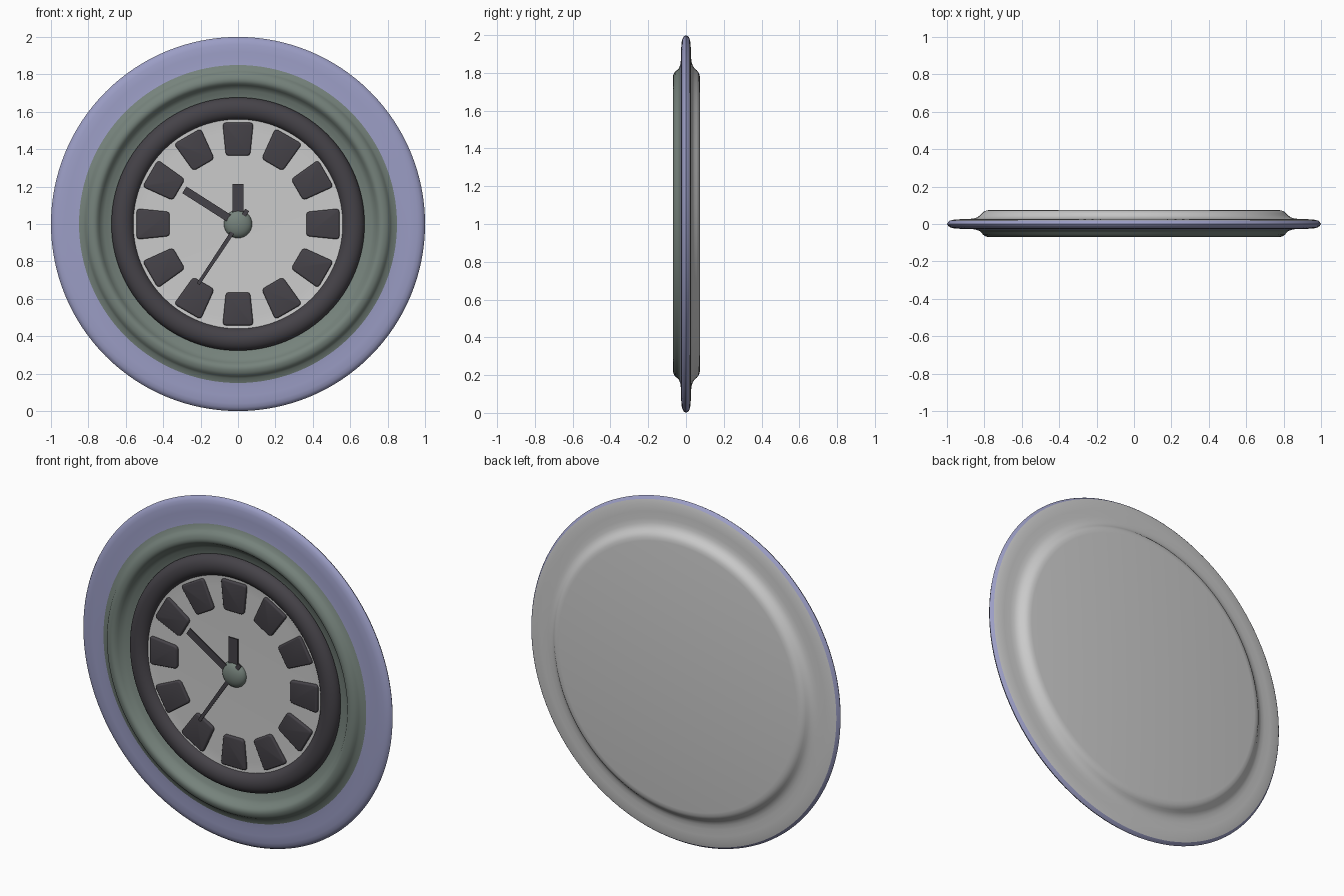
import bpy, bmesh, math
from mathutils import Matrix, Vector

if "Cube" in bpy.data.objects:
    bpy.data.objects.remove(bpy.data.objects["Cube"])

CENTRE = Vector((0, 0, 1))
SEG = 128


def material(name, rgb):
    m = bpy.data.materials.new(name)
    m.diffuse_color = (*rgb, 1)
    m.use_nodes = True
    m.node_tree.nodes["Principled BSDF"].inputs["Base Color"].default_value = m.diffuse_color
    return m


BLUE = material("blue", (0.33, 0.34, 0.56))
GREEN = material("grey_green", (0.18, 0.225, 0.2))
DARK = material("dark", (0.06, 0.055, 0.065))


def finish(bm, name, mat, angle=40):
    me = bpy.data.meshes.new(name)
    bm.to_mesh(me)
    bm.free()
    ob = bpy.data.objects.new(name, me)
    bpy.context.collection.objects.link(ob)
    ob.location = CENTRE
    if mat:
        me.materials.append(mat)
    bpy.ops.object.select_all(action='DESELECT')
    ob.select_set(True)
    bpy.context.view_layer.objects.active = ob
    bpy.ops.object.shade_smooth_by_angle(angle=math.radians(angle))
    return ob


def lathe(name, profile, mat=None):
    """Turn (radius, y) points around the y axis; front-inner to back order."""
    bm = bmesh.new()
    rings = []
    for r, y in profile:
        if r == 0:
            rings.append([bm.verts.new((0, y, 0))] * SEG)
        else:
            rings.append([bm.verts.new((r * math.cos(a), y, r * math.sin(a)))
                          for a in (2 * math.pi * k / SEG for k in range(SEG))])
    for p, q in zip(rings, rings[1:]):
        for k in range(SEG):
            n = (k + 1) % SEG
            loop = [p[k], q[k], q[n], p[n]]
            bm.faces.new(list(dict.fromkeys(loop)))
    return finish(bm, name, mat)


def block(name, inner, outer, w_in, w_out, y_back, y_front, angle, bevel, mat):
    """Tapered bar lying on the dial, pointing clockwise from twelve by angle."""
    bm = bmesh.new()
    outline = [(-w_in / 2, inner), (w_in / 2, inner), (w_out / 2, outer), (-w_out / 2, outer)]
    front = [bm.verts.new((x, y_front, z)) for x, z in outline]
    back = [bm.verts.new((x, y_back, z)) for x, z in outline]
    bm.faces.new(front)
    bm.faces.new(back[::-1])
    for k in range(4):
        n = (k + 1) % 4
        bm.faces.new((front[k], back[k], back[n], front[n]))
    if bevel:
        sides = [e for e in bm.edges if abs(e.verts[0].co.y - e.verts[1].co.y) > 1e-4]
        bmesh.ops.bevel(bm, geom=sides, offset=bevel, segments=4, profile=0.5, affect='EDGES')
        rim = [e for e in bm.edges if all(abs(v.co.y - y_front) < 1e-5 for v in e.verts)]
        bmesh.ops.bevel(bm, geom=rim, offset=0.009, segments=3, profile=0.5, affect='EDGES')
    bmesh.ops.recalc_face_normals(bm, faces=bm.faces)
    bmesh.ops.rotate(bm, verts=bm.verts, matrix=Matrix.Rotation(math.radians(angle), 3, 'Y'))
    return finish(bm, name, mat)


# Case: blue outer rim, plain back
lathe("outer_rim", [(0.85, -0.029), (0.88, -0.026), (0.92, -0.026), (0.96, -0.024), (0.98, -0.019),
                    (0.993, -0.011), (1.0, 0), (0.993, 0.011), (0.985, 0.018)], BLUE)
lathe("back_cover", [(0.985, 0.018), (0.96, 0.024), (0.92, 0.026), (0.88, 0.027), (0.855, 0.030),
                     (0.838, 0.036), (0.825, 0.045), (0.815, 0.056), (0.805, 0.065),
                     (0.79, 0.072), (0.77, 0.075), (0, 0.075)])

# Raised surround with a groove inside its lip
lathe("surround", [(0.655, -0.008), (0.68, -0.012), (0.70, -0.02), (0.715, -0.026), (0.73, -0.034),
                   (0.742, -0.05), (0.752, -0.063), (0.765, -0.07), (0.78, -0.07), (0.795, -0.065),
                   (0.807, -0.058), (0.815, -0.047), (0.825, -0.037), (0.85, -0.029)], GREEN)

# Rounded dark bezel
lathe("bezel", [(0.617 - 0.06 * math.cos(t), -0.018 - 0.05 * math.sin(t))
                for t in (math.pi * k / 16 for k in range(17))], DARK)

# Dial
lathe("dial", [(0, -0.03), (0.5, -0.03), (0.54, -0.031), (0.575, -0.034)])

# Hour markers
for h in range(12):
    block(f"hour_marker_{h + 1}", 0.365, 0.542, 0.13, 0.165, -0.025, -0.046, 30 * (h + 1), 0.018, DARK)

# Hands
block("hour_hand", 0, 0.215, 0.06, 0.06, -0.040, -0.046, 0, 0, DARK)
block("minute_hand", -0.03, 0.34, 0.042, 0.042, -0.047, -0.052, -57.5, 0, DARK)
block("second_hand", -0.09, 0.385, 0.024, 0.018, -0.053, -0.057, 213.5, 0, DARK)

# Domed hub
lathe("hub", [(0.075 * math.sin(t), -0.03 - 0.04 * math.cos(t))
              for t in (math.pi / 2 * k / 10 for k in range(11))], GREEN)
